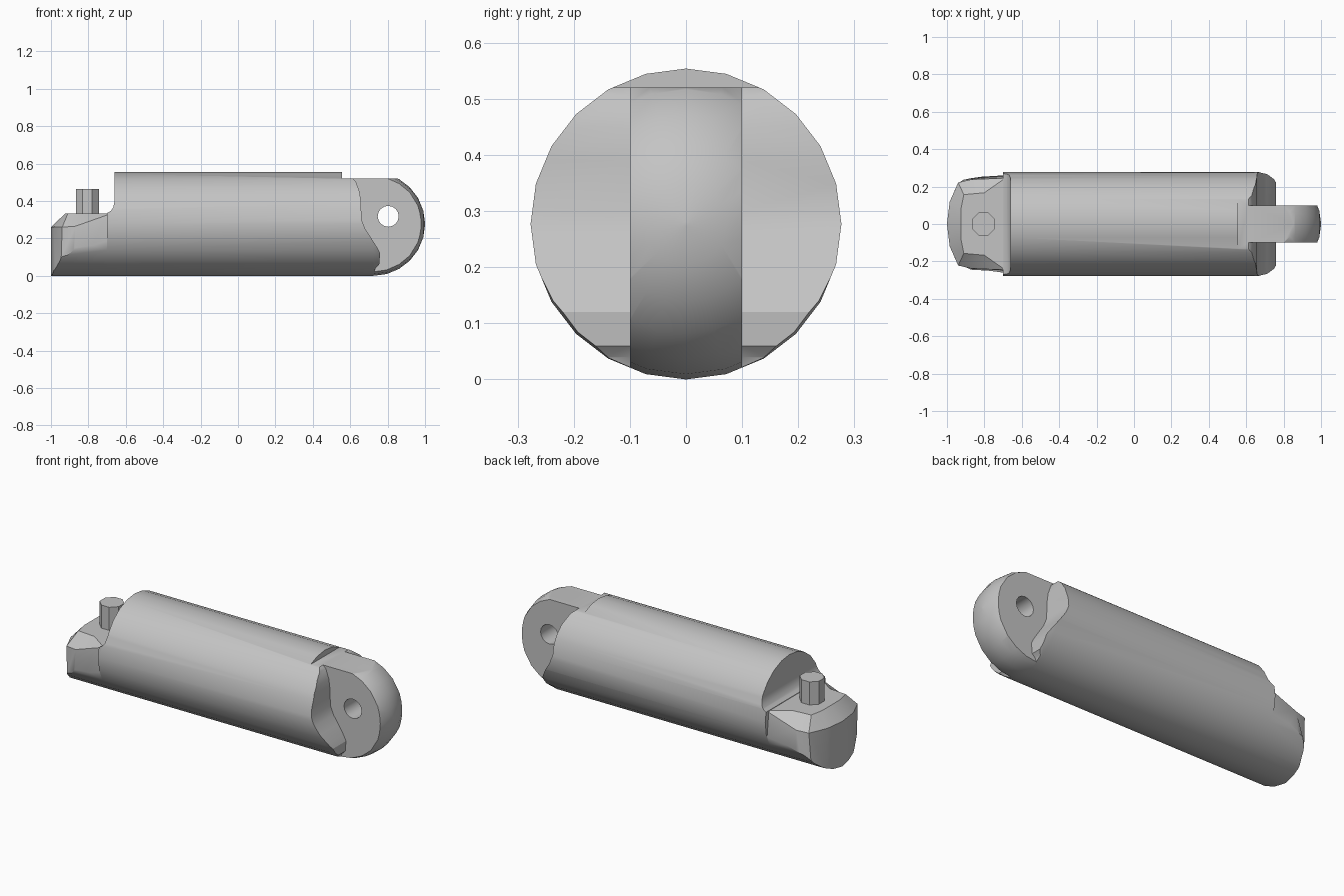
import bpy, bmesh
from math import sin, cos, pi

if "Cube" in bpy.data.objects:
    bpy.data.objects.remove(bpy.data.objects["Cube"], do_unlink=True)

R = 0.277           # body radius
SIDES = 24
DOME = 1 - R        # centre of the rounded tip

grey = bpy.data.materials.new("plain grey")
grey.use_nodes = True
grey.diffuse_color = (0.55, 0.55, 0.55, 1)
grey.node_tree.nodes["Principled BSDF"].inputs["Base Color"].default_value = (0.55, 0.55, 0.55, 1)


def finish(name, bm):
    bmesh.ops.recalc_face_normals(bm, faces=bm.faces)
    mesh = bpy.data.meshes.new(name)
    bm.to_mesh(mesh)
    bm.free()
    mesh.materials.append(grey)
    ob = bpy.data.objects.new(name, mesh)
    bpy.context.collection.objects.link(ob)
    return ob


def loft(name, rings):
    """Skin matching closed rings of points and cap both ends."""
    bm = bmesh.new()
    loops = [[bm.verts.new(p) for p in ring] for ring in rings]
    for a, b in zip(loops, loops[1:]):
        for i in range(len(a)):
            j = (i + 1) % len(a)
            bm.faces.new((a[i], a[j], b[j], b[i]))
    bm.faces.new(loops[0])
    bm.faces.new(loops[-1])
    return finish(name, bm)


def prism(name, profile, y0, y1):
    """Extrude an xz profile along y."""
    return loft(name, [[(x, y, z) for x, z in profile] for y in (y0, y1)])


def lathe(name, profile):
    """Rings of (x, radius) about the long axis."""
    return loft(name, [[(x, r * sin(2 * pi * i / SIDES), R + r * cos(2 * pi * i / SIDES))
                        for i in range(SIDES)] for x, r in profile])


def upright(name, x, radius, z0, z1, sides):
    return loft(name, [[(x + radius * cos(2 * pi * (i + 0.5) / sides),
                         radius * sin(2 * pi * (i + 0.5) / sides), z)
                        for i in range(sides)] for z in (z0, z1)])


def boolean(ob, tool, operation):
    mod = ob.modifiers.new("cut", "BOOLEAN")
    mod.operation, mod.object, mod.solver = operation, tool, "EXACT"
    bpy.context.view_layer.objects.active = ob
    bpy.ops.object.modifier_apply(modifier=mod.name)
    bpy.data.objects.remove(tool, do_unlink=True)


# Body: round bar with a domed tip
dome = [(DOME + R * sin(a * pi / 12), R * cos(a * pi / 12)) for a in range(6)]
body = lathe("body", [(-0.7, R)] + dome + [(1, 0.004)])

# Filleted wall above the pin end
boolean(body, prism("wall_cutter", [(-0.8, 0.335), (-0.7, 0.335), (-0.68, 0.347), (-0.667, 0.365),
                                    (-0.66, 0.4), (-0.66, 0.7), (-0.8, 0.7)], -0.5, 0.5), "DIFFERENCE")

# Flat on top of the hinge tang
boolean(body, prism("flat_cutter", [(0.557, 0.52), (1.2, 0.52), (1.2, 0.7), (0.557, 0.7)],
                    -0.5, 0.5), "DIFFERENCE")

# Cheeks cut away on both sides of the tang
cheek = [(0.57, 0.7), (0.59, 0.54), (0.63, 0.505), (0.65, 0.45), (0.658, 0.39), (0.66, 0.3),
         (0.68, 0.25), (0.71, 0.205), (0.745, 0.15), (0.76, 0.12), (0.755, 0.06),
         (0.735, 0.04), (0.7, -0.05), (1.2, -0.05), (1.2, 0.7)]
for side in (-1, 1):
    boolean(body, prism("cheek_cutter", cheek, side * 0.1, side * 0.5), "DIFFERENCE")

# Hinge hole
hole = [(0.803 + 0.056 * cos(i * pi / 8), 0.318 + 0.056 * sin(i * pi / 8)) for i in range(16)]
boolean(body, prism("hole_cutter", hole, -0.5, 0.5), "DIFFERENCE")


# Pin end: rounded block with a chamfered top, trimmed to the bar
def mirrored(half):
    return half[::-1] + [(x, -y, z) for x, y, z in half if y > 0]


foot = [(-1, 0), (-0.985, 0.12), (-0.95, 0.2), (-0.88, 0.255), (-0.7, 0.285)]
rim = [(-1, 0, 0.26), (-0.985, 0.12, 0.26), (-0.94, 0.222, 0.26), (-0.87, 0.238, 0.265),
       (-0.7, 0.245, 0.325)]
top = [(-0.925, 0), (-0.925, 0.08), (-0.91, 0.157), (-0.8, 0.167), (-0.7, 0.237)]
pin_end = loft("pin_end", [mirrored([(x, y, -0.05) for x, y in foot]), mirrored(rim),
                           mirrored([(x, y, 0.332) for x, y in top])])
boolean(pin_end, lathe("bar_trim", [(-1.2, R), (-0.5, R)]), "INTERSECT")

# Pin
pin = upright("pin", -0.805, 0.066, 0.3, 0.465, 8)

# Smooth rounded surfaces, keep edges crisp
for ob in (body, pin_end, pin):
    bpy.ops.object.select_all(action="DESELECT")
    ob.select_set(True)
    bpy.context.view_layer.objects.active = ob
    bpy.ops.object.shade_smooth_by_angle(angle=pi / 6)
